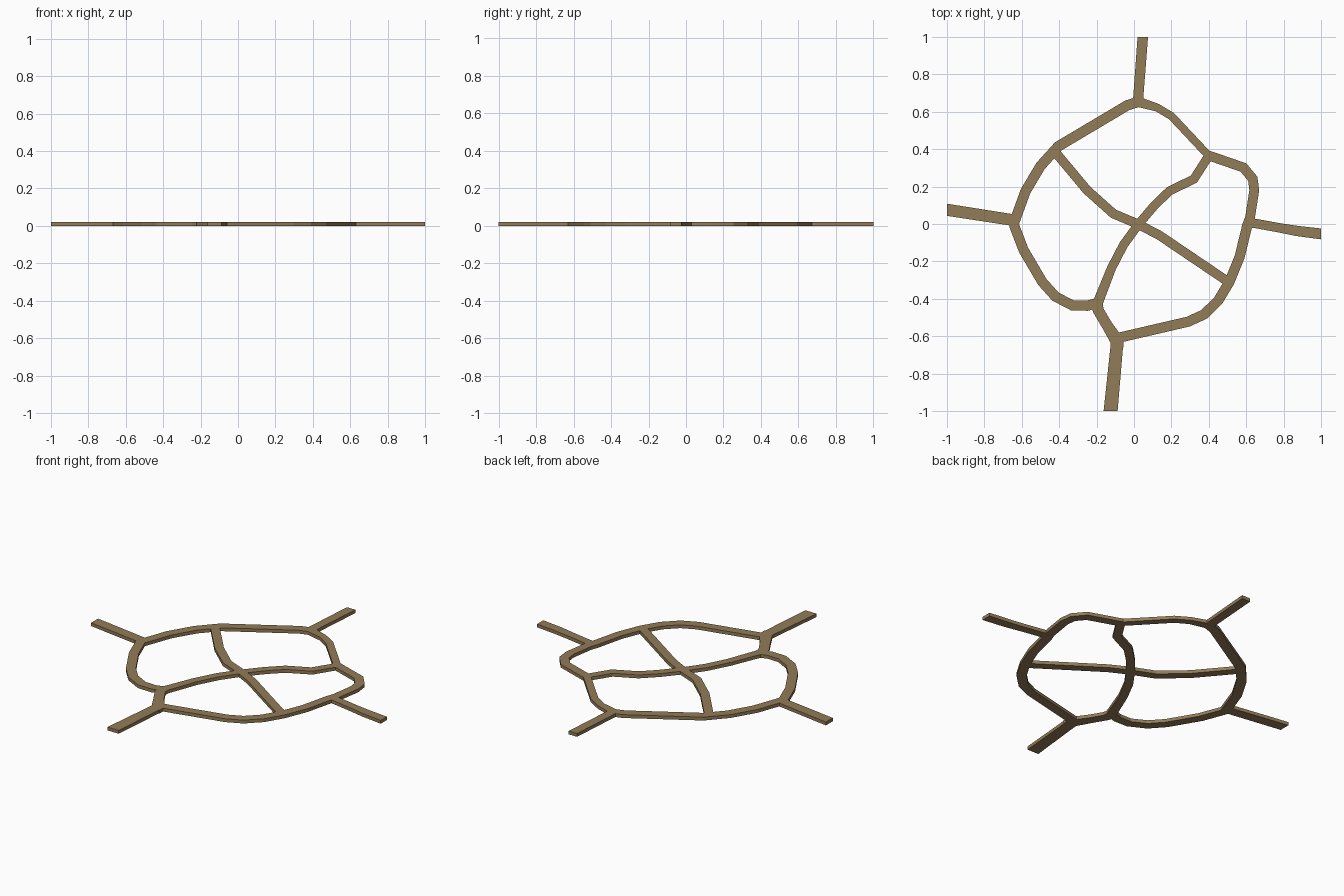
import bpy, bmesh
from mathutils import Vector

HEIGHT = 0.02

mat = bpy.data.materials.new("packed_earth")
mat.diffuse_color = (0.29, 0.2, 0.095, 1)


def road(name, pts):
    """Mitred flat slab along (x, y, width) points; outer ends are cut on the square border."""
    p = [Vector(q[:2]) for q in pts]
    bm = bmesh.new()
    rows = []
    for i, c in enumerate(p):
        a = (c - p[i - 1]).normalized() if i > 0 else None
        b = (p[i + 1] - c).normalized() if i < len(p) - 1 else None
        a, b = a or b, b or a
        t = (a + b).normalized()
        n = Vector((-t.y, t.x)) / max(t.dot(a), 0.5)
        if abs(c.x) == 1:
            n = Vector((0, 1 if t.x > 0 else -1))
        elif abs(c.y) == 1:
            n = Vector((-1 if t.y > 0 else 1, 0))
        n *= pts[i][2] / 2
        rows.append([bm.verts.new((*(c + s * n), z))
                     for s, z in ((1, 0), (-1, 0), (-1, HEIGHT), (1, HEIGHT))])
    for r, s in zip(rows, rows[1:]):
        for k in range(4):
            bm.faces.new((r[k], r[(k + 1) % 4], s[(k + 1) % 4], s[k]))
    bm.faces.new(rows[0])
    bm.faces.new(rows[-1])
    bmesh.ops.recalc_face_normals(bm, faces=bm.faces)
    me = bpy.data.meshes.new(name)
    bm.to_mesh(me)
    bm.free()
    me.materials.append(mat)
    bpy.context.collection.objects.link(bpy.data.objects.new(name, me))


def w(width, *pts):
    return [(x, y, width) for x, y in pts]


# Ring road, in four stretches
road("ring_southeast", w(0.054, (-0.09, -0.61), (0.29, -0.522), (0.375, -0.483), (0.45, -0.41),
                         (0.51, -0.31), (0.565, -0.175), (0.605, -0.01), (0.62, 0.03)))
road("ring_northeast", w(0.052, (0.615, 0.0), (0.643, 0.18), (0.635, 0.242), (0.585, 0.302), (0.40, 0.366))
     + w(0.042, (0.39, 0.375), (0.2, 0.577), (0.125, 0.622)) + w(0.055, (0.015, 0.655)))
road("ring_northwest", w(0.055, (0.03, 0.655), (-0.035, 0.635), (-0.405, 0.415), (-0.5, 0.31),
                         (-0.58, 0.175), (-0.64, 0.01)))
road("ring_southwest", w(0.054, (-0.642, 0.02), (-0.64, -0.01), (-0.59, -0.14), (-0.49, -0.31),
                         (-0.42, -0.388), (-0.33, -0.435), (-0.25, -0.437), (-0.19, -0.42)))

# Link between the ring and the south road
road("ring_link", w(0.058, (-0.197, -0.41), (-0.192, -0.46), (-0.145, -0.54))
     + w(0.07, (-0.09, -0.625), (-0.09, -0.66)))

# Roads leaving towards the four borders
road("north_road", [(0.047, 1, 0.056), (0.02, 0.64, 0.054)])
road("west_road", [(-1, 0.076, 0.065), (-0.64, 0.02, 0.062)])
road("south_road", [(-0.125, -1, 0.075), (-0.088, -0.61, 0.066)])
road("east_road", [(0.61, 0.008, 0.05), (0.66, 0.001, 0.05), (0.78, -0.021, 0.05),
                   (0.87, -0.037, 0.055), (1, -0.053, 0.058)])

# Crossing roads inside the ring
road("inner_road_northwest_southeast", w(0.05, (-0.43, 0.395), (-0.25, 0.18), (-0.11, 0.055), (0.02, 0),
                                         (0.135, -0.06), (0.505, -0.31)))
road("inner_road_northeast_southwest", w(0.048, (0.40, 0.365), (0.32, 0.24), (0.19, 0.177), (0.11, 0.1),
                                         (0.025, 0), (-0.055, -0.11), (-0.12, -0.235))
     + w(0.055, (-0.197, -0.43)))
